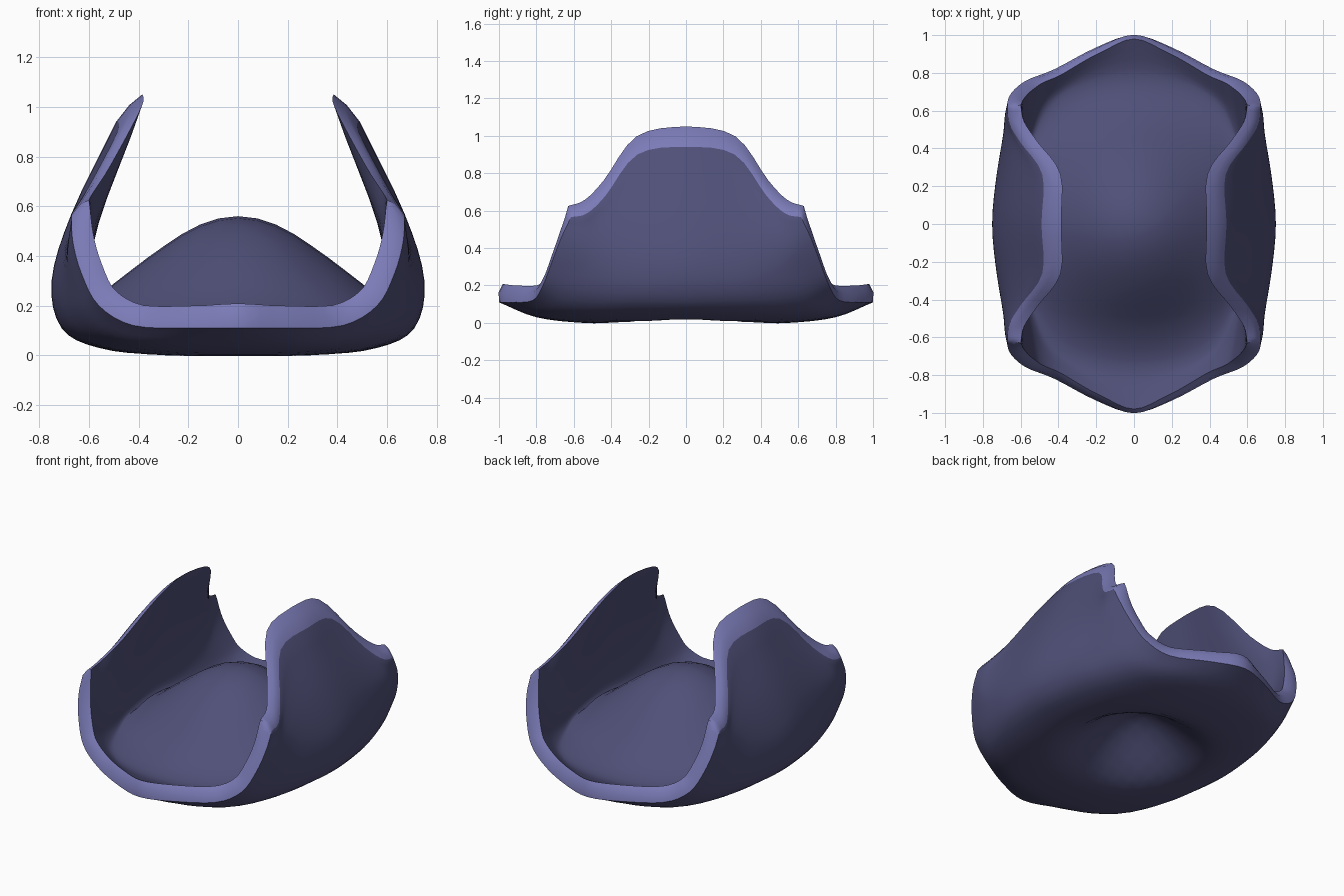
import bpy, math
from math import floor
from mathutils import Vector

if "Cube" in bpy.data.objects:
    bpy.data.objects.remove(bpy.data.objects["Cube"])

# Outer skin of one quarter: sections from the middle to the front lip,
# each running from the floor centre up to the side rim
SECTIONS = [
    [(0, 0, 0), (.3, 0, 0), (.56, 0, .03), (.71, 0, .11), (.75, 0, .3), (.67, 0, .57), (.49, 0, .94)],
    [(0, -.3, 0), (.3, -.3, 0), (.55, -.29, .03), (.69, -.28, .12), (.725, -.27, .3), (.66, -.27, .55), (.485, -.26, .9)],
    [(0, -.55, 0), (.3, -.54, .005), (.53, -.5, .04), (.65, -.47, .13), (.695, -.45, .29), (.68, -.44, .47), (.6, -.43, .68)],
    [(0, -.8, .03), (.3, -.76, .035), (.5, -.68, .07), (.61, -.63, .16), (.665, -.58, .29), (.685, -.56, .43), (.66, -.53, .585)],
    [(0, -1, .11), (.2, -.935, .11), (.42, -.82, .12), (.56, -.765, .2), (.63, -.715, .33), (.665, -.665, .46), (.67, -.615, .565)],
]
NU, NV, SUB = 6, 4, 4


def control(i, j):
    """Control point, mirrored below zero and extrapolated past the rim."""
    if i < 0:
        p = control(-i, j)
        return Vector((-p.x, p.y, p.z))
    if j < 0:
        p = control(i, -j)
        return Vector((p.x, -p.y, p.z))
    if i > NU:
        return 2 * control(NU, j) - control(NU - 1, j)
    if j > NV:
        return 2 * control(i, NV) - control(i, NV - 1)
    return Vector(SECTIONS[j][i])


def spline(a, b, c, d, t):
    return 0.5 * (2 * b + (c - a) * t + (2 * a - 5 * b + 4 * c - d) * t**2 + (3 * b - a - 3 * c + d) * t**3)


def surface(u, v):
    i, j = min(floor(u), NU - 1), min(floor(v), NV - 1)
    rows = [spline(*(control(i + k, j + m) for k in (-1, 0, 1, 2)), u - i) for m in (-1, 0, 1, 2)]
    return spline(*rows, v - j)


def bump(p, rx, ry):
    r = min(1, math.hypot(p.x / rx, p.y / ry))
    return math.cos(r * math.pi / 2) ** 2


def skins(u, v):
    """Outer and inner points: thickness, rim direction, floor dome and underside dent."""
    h = 0.05
    p = surface(u, v)
    du = surface(min(u + h, NU), v) - surface(u - h, v)
    dv = surface(u, min(v + h, NV)) - surface(u, v - h)
    n = dv.cross(du).normalized()
    fu, fv = u / NU, v / NV
    inward = n * (0.12 - 0.03 * fv * fv)
    inward.y *= 1 - 0.4 * fv**4
    inward.z += 0.015 * fv**6
    rim = Vector((-.105 + .035 * fv, -.015 * fv, .11 - .05 * fv))
    inner = p + inward.lerp(rim, fu**6)
    inner.z += 0.44 * bump(p, .87, .85) * max(0, n.z)
    outer = p + Vector((0, 0, 0.26 * bump(p, .5, .5)))
    for q in (inner, outer):
        if u == 0:
            q.x = 0
        if v == 0:
            q.y = 0
    return outer, inner


# Quarter shell: two skins joined by a rim band
cols, rows = NU * SUB + 1, NV * SUB + 1
pairs = [skins(i / SUB, j / SUB) for j in range(rows) for i in range(cols)]
verts = [a for a, b in pairs] + [b for a, b in pairs]
faces, mats = [], []
off = cols * rows
idx = lambda i, j: j * cols + i
for j in range(rows - 1):
    for i in range(cols - 1):
        q = (idx(i, j), idx(i, j + 1), idx(i + 1, j + 1), idx(i + 1, j))
        faces += [q, tuple(k + off for k in q[::-1])]
        mats += [0, 0]
edge = [idx(i, rows - 1) for i in range(cols)] + [idx(cols - 1, j) for j in range(rows - 2, -1, -1)]
# The rim band bulges slightly so its edge looks rounded
base = len(verts)
for k, a in enumerate(edge):
    mid = (verts[a] + verts[a + off]) / 2
    grow = Vector((0, -.012, .004)) if k < cols - 1 else Vector((0, 0, .012))
    verts.append(mid + grow)
for k, (a, b) in enumerate(zip(edge, edge[1:])):
    faces += [(a, b, base + k + 1, base + k), (base + k, base + k + 1, b + off, a + off)]
    mats += [1, 1]

mesh = bpy.data.meshes.new("cradle_shell")
mesh.from_pydata(verts, [], faces)
for name, col in (("shell", (.08, .08, .19, 1)), ("rim", (.2, .2, .48, 1))):
    m = bpy.data.materials.new(name)
    m.diffuse_color = col
    m.use_nodes = True
    m.node_tree.nodes["Principled BSDF"].inputs["Base Color"].default_value = m.diffuse_color
    mesh.materials.append(m)
mesh.polygons.foreach_set("material_index", mats)
shell = bpy.data.objects.new("cradle_shell", mesh)
bpy.context.collection.objects.link(shell)
bpy.context.view_layer.objects.active = shell
shell.select_set(True)

# Mirror the quarter to all four sides, then make the normals consistent
mirror = shell.modifiers.new("four_sides", 'MIRROR')
mirror.use_axis = (True, True, False)
bpy.ops.object.modifier_apply(modifier=mirror.name)
bpy.ops.object.mode_set(mode='EDIT')
bpy.ops.mesh.select_all(action='SELECT')
bpy.ops.mesh.normals_make_consistent(inside=False)
bpy.ops.object.mode_set(mode='OBJECT')
bpy.ops.object.shade_smooth_by_angle(angle=math.radians(50))
